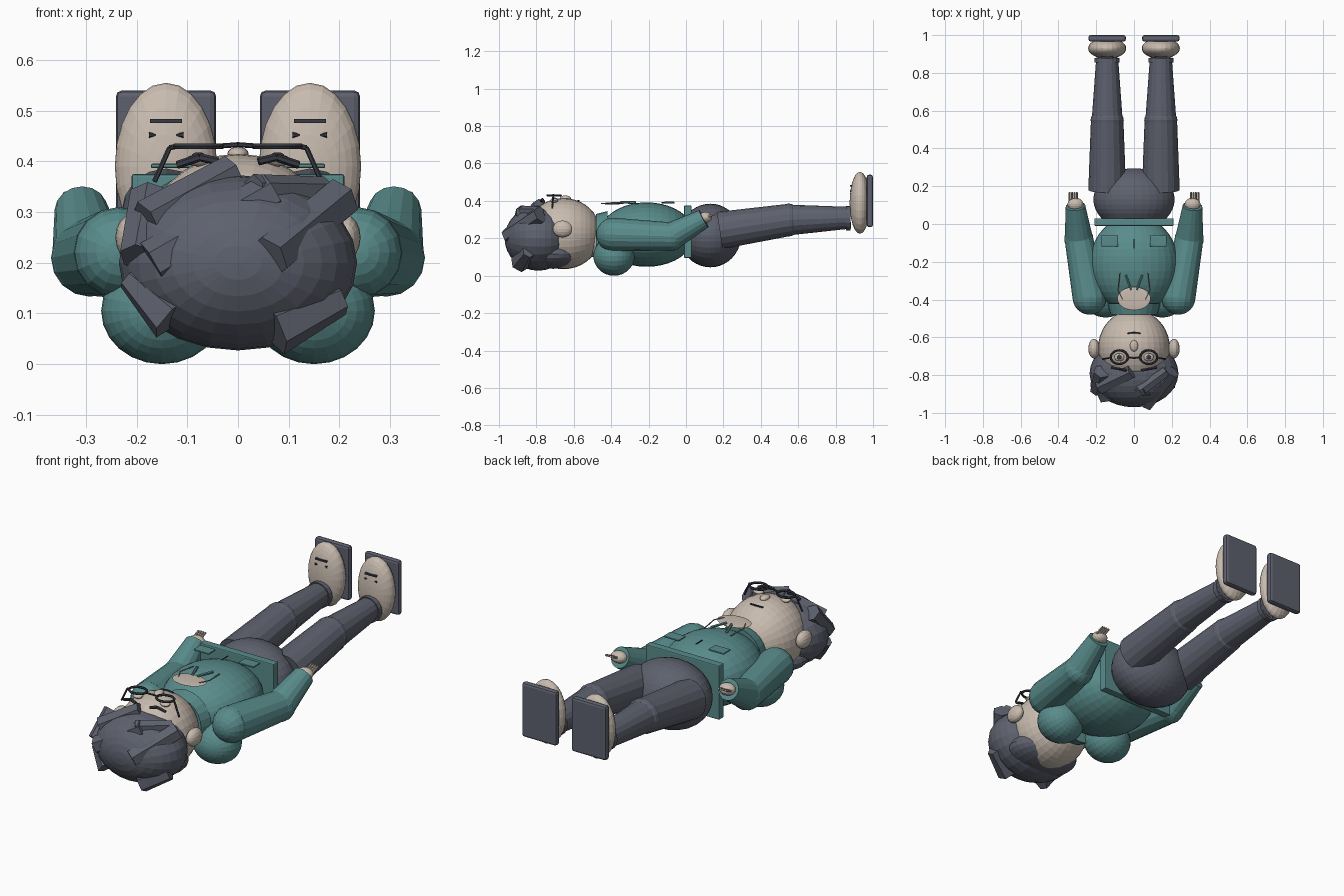
import bpy, bmesh, math
from mathutils import Vector, Matrix

cube = bpy.data.objects.get("Cube")
if cube:
    bpy.data.objects.remove(cube, do_unlink=True)


def material(name, rgb):
    m = bpy.data.materials.new(name)
    m.use_nodes = True
    m.diffuse_color = (*rgb, 1)
    m.node_tree.nodes["Principled BSDF"].inputs["Base Color"].default_value = (*rgb, 1)
    return m


SKIN = material("warm_skin", (0.58, 0.50, 0.43))
GREY = material("slate_grey", (0.11, 0.12, 0.155))
TEAL = material("jacket_teal", (0.10, 0.26, 0.26))
DARK = material("dark_frame", (0.04, 0.043, 0.055))
CORD = material("brown_cord", (0.25, 0.20, 0.17))


def finish(name, bm, mat):
    mesh = bpy.data.meshes.new(name)
    bm.to_mesh(mesh)
    bm.free()
    mesh.materials.append(mat)
    ob = bpy.data.objects.new(name, mesh)
    bpy.context.collection.objects.link(ob)
    return ob


def ball(name, mat, centre, radii, u=24, v=16):
    """Ellipsoid with its poles along y."""
    bm = bmesh.new()
    bmesh.ops.create_uvsphere(bm, u_segments=u, v_segments=v, radius=1)
    bm.transform(Matrix.Translation(centre) @ Matrix.Diagonal((*radii, 1))
                 @ Matrix.Rotation(math.pi / 2, 4, 'X'))
    return finish(name, bm, mat)


def limb(name, mat, a, b, r1, r2, sides=16):
    """Tapered prism from point a to point b."""
    a, b = Vector(a), Vector(b)
    d = b - a
    bm = bmesh.new()
    bmesh.ops.create_cone(bm, cap_ends=True, segments=sides, radius1=r1,
                          radius2=r2, depth=d.length)
    bm.transform(Matrix.Translation((a + b) / 2)
                 @ d.to_track_quat('Z', 'Y').to_matrix().to_4x4())
    return finish(name, bm, mat)


def box(name, mat, centre, size, bevel=0.0):
    bm = bmesh.new()
    bmesh.ops.create_cube(bm, size=1)
    bm.transform(Matrix.Translation(centre) @ Matrix.Diagonal((*size, 1)))
    ob = finish(name, bm, mat)
    if bevel:
        mod = ob.modifiers.new("bevel", 'BEVEL')
        mod.width = bevel
        mod.segments = 2
    return ob


def ring(name, mat, centre, radii, tube):
    """Closed tube lying in the xy plane."""
    bm = bmesh.new()
    rows = []
    for i in range(24):
        t = math.tau * i / 24
        rows.append([])
        for j in range(6):
            p = math.tau * j / 6
            k = tube * math.cos(p)
            rows[-1].append(bm.verts.new((centre[0] + (radii[0] + k) * math.cos(t),
                                          centre[1] + (radii[1] + k) * math.sin(t),
                                          centre[2] + tube * math.sin(p))))
    for i in range(24):
        for j in range(6):
            n, m = (i + 1) % 24, (j + 1) % 6
            bm.faces.new((rows[i][j], rows[n][j], rows[n][m], rows[i][m]))
    return finish(name, bm, mat)


def wire(name, mat, points, r):
    for i in range(len(points) - 1):
        limb(f"{name}_{i + 1}", mat, points[i], points[i + 1], r, r, 6)


# Head and hair masses
ball("head", SKIN, (0, -0.655, 0.225), (0.19, 0.20, 0.19), 32, 20)
CAP, CAP_R = (0, -0.79, 0.20), (0.235, 0.18, 0.173)
ball("hair_cap", GREY, CAP, CAP_R)
ball("hair_back", GREY, (0, -0.71, 0.115), (0.19, 0.145, 0.078))
limb("neck", SKIN, (0, -0.55, 0.20), (0, -0.42, 0.20), 0.10, 0.10)


def on_cap(x, z):
    s = 1 - ((x - CAP[0]) / CAP_R[0]) ** 2 - ((z - CAP[2]) / CAP_R[2]) ** 2
    return (x, CAP[1] + 0.01 - CAP_R[1] * math.sqrt(max(s, 0)), z)


# Chunky hair locks: start x z, end x z, start and end radius
locks = [(-0.17, 0.20, 0.07, 0.34, 0.045, 0.04),
         (-0.18, 0.28, -0.01, 0.375, 0.045, 0.04),
         (0.06, 0.21, 0.20, 0.325, 0.045, 0.045),
         (-0.195, 0.21, -0.17, 0.33, 0.04, 0.045),
         (0.03, 0.34, 0.17, 0.34, 0.035, 0.03),
         (-0.215, 0.17, -0.13, 0.09, 0.025, 0.05),
         (0.20, 0.13, 0.07, 0.07, 0.035, 0.055)]
for i, (x1, z1, x2, z2, r1, r2) in enumerate(locks):
    limb(f"hair_lock_{i + 1}", GREY, on_cap(x1, z1), on_cap(x2, z2), r1, r2, 6)

# Face centre
ball("nose", SKIN, (0, -0.645, 0.415), (0.021, 0.030, 0.014), 16, 10)
wire("mouth", DARK, [(-0.035, -0.578, 0.399), (0, -0.574, 0.401), (0.035, -0.578, 0.399)], 0.005)
wire("glasses_bridge", DARK, [(-0.04, -0.705, 0.43), (0, -0.71, 0.433), (0.04, -0.705, 0.43)], 0.005)

# Torso, collar, waistband and hips
ball("torso", TEAL, (0, -0.21, 0.22), (0.235, 0.255, 0.172), 32, 20)
limb("collar", TEAL, (0, -0.48, 0.205), (0, -0.42, 0.205), 0.125, 0.14, 24)
box("waistband", TEAL, (0, 0.01, 0.235), (0.42, 0.04, 0.28), 0.005)
ball("hips", GREY, (0, 0.13, 0.215), (0.215, 0.165, 0.17), 32, 20)
ball("neckline", SKIN, (0, -0.395, 0.386), (0.088, 0.062, 0.005))
limb("zip", DARK, (0, -0.13, 0.39), (0, -0.08, 0.39), 0.003, 0.003, 6)

for side, s in (("left", 1), ("right", -1)):
    # Face sides
    ball(f"{side}_ear", SKIN, (s * 0.212, -0.66, 0.25), (0.03, 0.052, 0.045), 16, 10)
    ring(f"{side}_lens_rim", DARK, (s * 0.078, -0.705, 0.43), (0.045, 0.036), 0.006)
    ball(f"{side}_eye", SKIN, (s * 0.078, -0.705, 0.402), (0.026, 0.021, 0.012), 16, 10)
    ball(f"{side}_pupil", DARK, (s * 0.078, -0.705, 0.412), (0.013, 0.013, 0.006), 12, 8)
    wire(f"{side}_temple", DARK, [(s * 0.12, -0.705, 0.43), (s * 0.135, -0.71, 0.427),
                                  (s * 0.165, -0.715, 0.36)], 0.005)
    wire(f"{side}_brow", DARK, [(s * 0.04, -0.775, 0.40), (s * 0.075, -0.768, 0.408),
                                (s * 0.12, -0.76, 0.393)], 0.008)

    # Jacket details
    ball(f"{side}_hood_lobe", TEAL, (s * 0.15, -0.385, 0.105), (0.12, 0.11, 0.105))
    box(f"{side}_pocket", TEAL, (s * 0.128, -0.09, 0.391), (0.088, 0.058, 0.009), 0.004)
    wire(f"{side}_lapel", TEAL, [(s * 0.015, -0.35, 0.393), (s * 0.045, -0.27, 0.393)], 0.007)
    wire(f"{side}_drawstring", CORD, [(s * 0.06, -0.40, 0.39), (s * 0.085, -0.35, 0.39),
                                      (s * 0.075, -0.26, 0.385)], 0.003)

    # Arm
    shoulder, elbow, wrist = (s * 0.235, -0.39, 0.22), (s * 0.292, -0.08, 0.21), (s * 0.31, 0.095, 0.305)
    ball(f"{side}_shoulder", TEAL, shoulder, (0.09, 0.09, 0.09), 16, 12)
    limb(f"{side}_upper_arm", TEAL, shoulder, elbow, 0.09, 0.075)
    ball(f"{side}_elbow", TEAL, elbow, (0.077, 0.077, 0.077), 16, 12)
    limb(f"{side}_forearm", TEAL, elbow, wrist, 0.075, 0.052)
    ball(f"{side}_hand", SKIN, (s * 0.31, 0.105, 0.312), (0.042, 0.034, 0.03), 16, 10)
    for i in range(4):
        x = s * (0.302 + 0.013 * i)
        limb(f"{side}_finger_{i + 1}", SKIN, (x, 0.12, 0.315), (x, 0.167, 0.336), 0.006, 0.005, 8)

    # Leg
    x = s * 0.142
    limb(f"{side}_thigh", GREY, (x, 0.18, 0.242), (x, 0.55, 0.298), 0.10, 0.086)
    ball(f"{side}_knee", GREY, (x, 0.55, 0.298), (0.088, 0.06, 0.088), 16, 12)
    limb(f"{side}_shin", GREY, (x, 0.55, 0.298), (x, 0.88, 0.31), 0.082, 0.058)
    limb(f"{side}_cuff", GREY, (x, 0.855, 0.308), (x, 0.88, 0.308), 0.066, 0.066)

    # Shoe with stitched front
    ball(f"{side}_shoe", SKIN, (x, 0.93, 0.39), (0.101, 0.055, 0.165))
    box(f"{side}_sole", GREY, (x, 0.983, 0.40), (0.198, 0.034, 0.28), 0.012)
    box(f"{side}_shoe_strap", DARK, (x, 0.883, 0.48), (0.064, 0.012, 0.008))
    for t in (-1, 1):
        limb(f"{side}_eyelet", DARK, (x + t * 0.02, 0.882, 0.452),
             (x + t * 0.034, 0.882, 0.452), 0.002, 0.006, 6)
